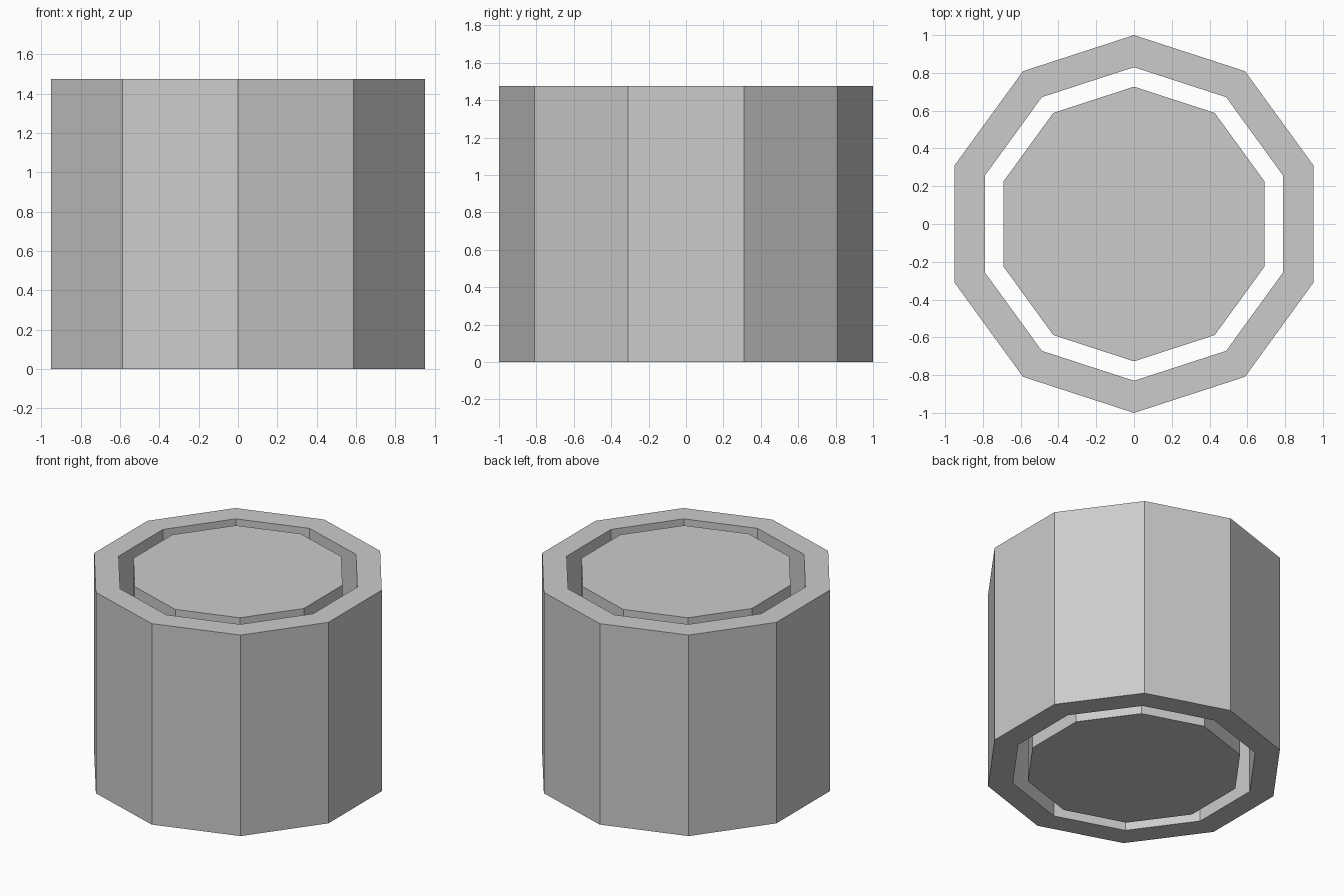
import bpy, bmesh, math

if "Cube" in bpy.data.objects:
    bpy.data.objects.remove(bpy.data.objects["Cube"])

SIDES, HEIGHT = 10, 1.475


def make_prism(name, radius, hole=0.0):
    """Ten-sided prism standing on z = 0, optionally with a through hole."""
    bm = bmesh.new()

    def ring(r, z):
        angles = [math.pi / 2 + math.tau * i / SIDES for i in range(SIDES)]
        return [bm.verts.new((r * math.cos(a), r * math.sin(a), z)) for a in angles]

    def bridge(a, b):
        for i in range(SIDES):
            j = (i + 1) % SIDES
            bm.faces.new((a[i], a[j], b[j], b[i]))

    low, high = ring(radius, 0), ring(radius, HEIGHT)
    bridge(low, high)
    if hole:
        hole_low, hole_high = ring(hole, 0), ring(hole, HEIGHT)
        bridge(high, hole_high)
        bridge(hole_high, hole_low)
        bridge(hole_low, low)
    else:
        bm.faces.new(high)
        bm.faces.new(low[::-1])
    bmesh.ops.recalc_face_normals(bm, faces=bm.faces)
    mesh = bpy.data.meshes.new(name)
    bm.to_mesh(mesh)
    bm.free()
    obj = bpy.data.objects.new(name, mesh)
    bpy.context.collection.objects.link(obj)
    return obj


# Outer tube, and the solid core standing free inside it
make_prism("outer_tube", 1.0, hole=0.83)
make_prism("inner_core", 0.727)
